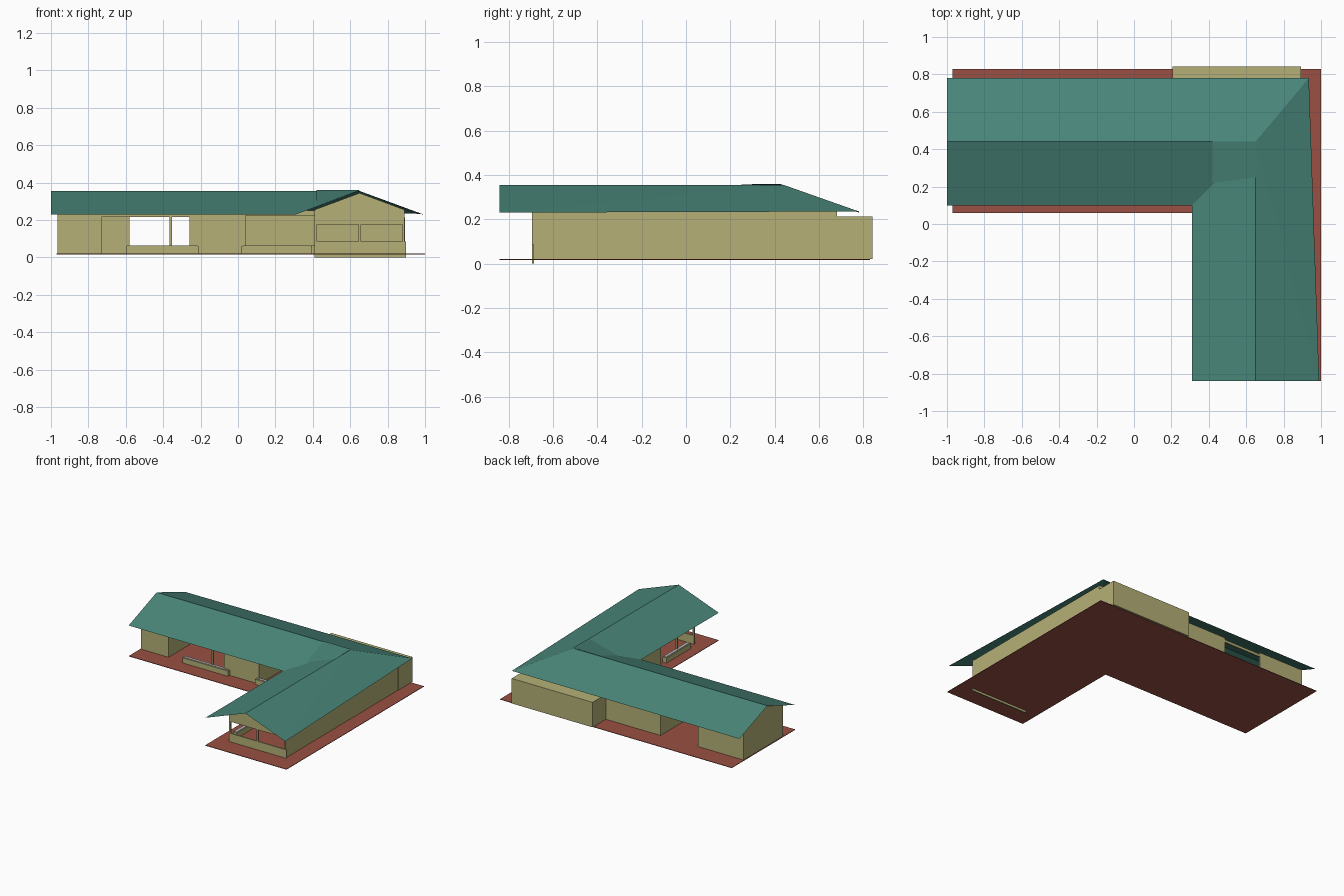
import bpy, bmesh

if "Cube" in bpy.data.objects:
    bpy.data.objects.remove(bpy.data.objects["Cube"])

def material(name, rgb):
    m = bpy.data.materials.new(name)
    m.diffuse_color = (*rgb, 1)
    m.use_nodes = True
    m.node_tree.nodes["Principled BSDF"].inputs["Base Color"].default_value = m.diffuse_color
    return m

KHAKI = material("khaki wall", (0.46, 0.435, 0.185))
TEAL = material("teal roof", (0.066, 0.235, 0.19))
RED = material("red floor", (0.32, 0.08, 0.056))
GRAY = material("pale gray", (0.45, 0.45, 0.45))

def mesh(name, verts, faces, mat):
    me = bpy.data.meshes.new(name)
    me.from_pydata(verts, [], faces)
    me.materials.append(mat)
    ob = bpy.data.objects.new(name, me)
    bpy.context.collection.objects.link(ob)
    return ob

def prism(name, profile, a, b, axis, mat):
    """Extrude a 2D profile from a to b along the given axis."""
    def place(p, t):
        return {'x': (t, p[0], p[1]), 'y': (p[0], t, p[1]), 'z': (p[0], p[1], t)}[axis]
    n = len(profile)
    verts = [place(p, a) for p in profile] + [place(p, b) for p in profile]
    faces = [tuple(range(n)), tuple(range(n, 2 * n))]
    faces += [(i, (i + 1) % n, n + (i + 1) % n, n + i) for i in range(n)]
    ob = mesh(name, verts, faces, mat)
    bm = bmesh.new()
    bm.from_mesh(ob.data)
    bmesh.ops.recalc_face_normals(bm, faces=bm.faces)
    bm.to_mesh(ob.data)
    bm.free()
    return ob

def box(name, x0, x1, y0, y1, z0, z1, mat=KHAKI):
    return prism(name, [(x0, y0), (x1, y0), (x1, y1), (x0, y1)], z0, z1, 'z', mat)

T, F, W = 0.01, 0.02, 0.25      # wall thickness, floor level, wall top

# L-shaped floor slab
prism("floor", [(-0.97, 0.06), (0.31, 0.06), (0.31, -0.84), (1.0, -0.84),
                (1.0, 0.83), (-0.97, 0.83)], 0.016, F, 'z', RED)

# Roof slopes: two gabled wings meeting at a hip, with a valley patch
E, R = 0.23, 0.355
mesh("roof", [(-1, 0.78, E), (-1, 0.44, R), (0.65, 0.44, R), (0.935, 0.78, 0.235),
              (-1, 0.1, E), (0.31, 0.1, E), (0.31, -0.84, E), (0.65, -0.84, R),
              (0.99, -0.84, E)],
     [(0, 1, 2, 3), (4, 5, 2, 1), (6, 7, 2, 5), (8, 3, 2), (8, 2, 7)], TEAL)
mesh("roof_valley_patch", [(0.42, 0.22, 0.276), (0.65, 0.25, 0.357),
                           (0.65, 0.44, 0.36), (0.42, 0.44, 0.36)], [(0, 1, 2, 3)], TEAL)

# West gable end wall
prism("west_gable_wall", [(0.2, F), (0.68, F), (0.68, 0.255), (0.44, 0.344), (0.2, 0.255)],
      -0.965, -0.965 + T, 'x', KHAKI)

# West room
box("west_room_front_wall", -0.965, -0.73, 0.2, 0.2 + T, F, W)
box("west_room_side_wall", -0.73 - T, -0.73, 0.2, 0.68, F, W)
box("west_room_back_wall", -0.965, -0.58, 0.68 - T, 0.68, F, W)

# Middle room and the long back wall
box("middle_room_front_wall", -0.26, 0.04, 0.2, 0.2 + T, F, W)
for x in (-0.26, 0.03):
    box("middle_room_side_wall", x, x + T, 0.2, 0.68, F, W)
box("back_wall", -0.26, 0.89, 0.68 - T, 0.68, F, W)
box("back_annex", 0.205, 0.893, 0.675, 0.842, F, 0.212)

# Beams over the open passage
for y in (0.2, 0.67):
    box("passage_beam", -0.73, -0.26, y, y + T, 0.216, 0.236)

# East wing side wall
box("east_wall", 0.89 - T, 0.89, -0.69, 0.68, F, 0.245)

# South gable: parapet, posts and gable panel
box("south_parapet", 0.41, 0.897, -0.695, -0.685, 0.0, 0.085)
for x0, x1 in ((0.41, 0.422), (0.643, 0.657), (0.88, 0.89)):
    box("south_post", x0, x1, -0.695, -0.683, F, 0.18)
prism("south_gable_panel", [(0.41, 0.175), (0.89, 0.175), (0.89, 0.255), (0.65, 0.344),
                            (0.41, 0.255)], -0.695, -0.685, 'y', KHAKI)

# Inner side of the east wing: room wall between two open bays
box("east_room_inner_wall", 0.41, 0.42, -0.28, -0.02, F, W)
for y in (-0.28, -0.02 - T):
    box("east_room_cross_wall", 0.41, 0.89, y, y + T, F, W)
for y in (-0.49, 0.2):
    box("inner_post", 0.41, 0.422, y, y + 0.012, F, W)
box("inner_beam", 0.41, 0.42, -0.69, 0.2, 0.216, W)

# Courtyard posts
box("courtyard_post", -0.366, -0.354, 0.2, 0.212, F, W)
box("corner_beam", 0.04, 0.41, 0.2, 0.21, 0.225, W)

# Low benches with pale tops
for x0, x1, y0, y1 in ((-0.6, -0.21, 0.18, 0.215), (0.02, 0.405, 0.18, 0.215),
                       (0.39, 0.425, -0.62, -0.32), (0.39, 0.425, 0.0, 0.17)):
    box("bench", x0, x1, y0, y1, F, 0.06)
    box("bench_top", x0 + 0.006, x1 - 0.006, y0 + 0.006, y1 - 0.006, 0.06, 0.063, GRAY)
